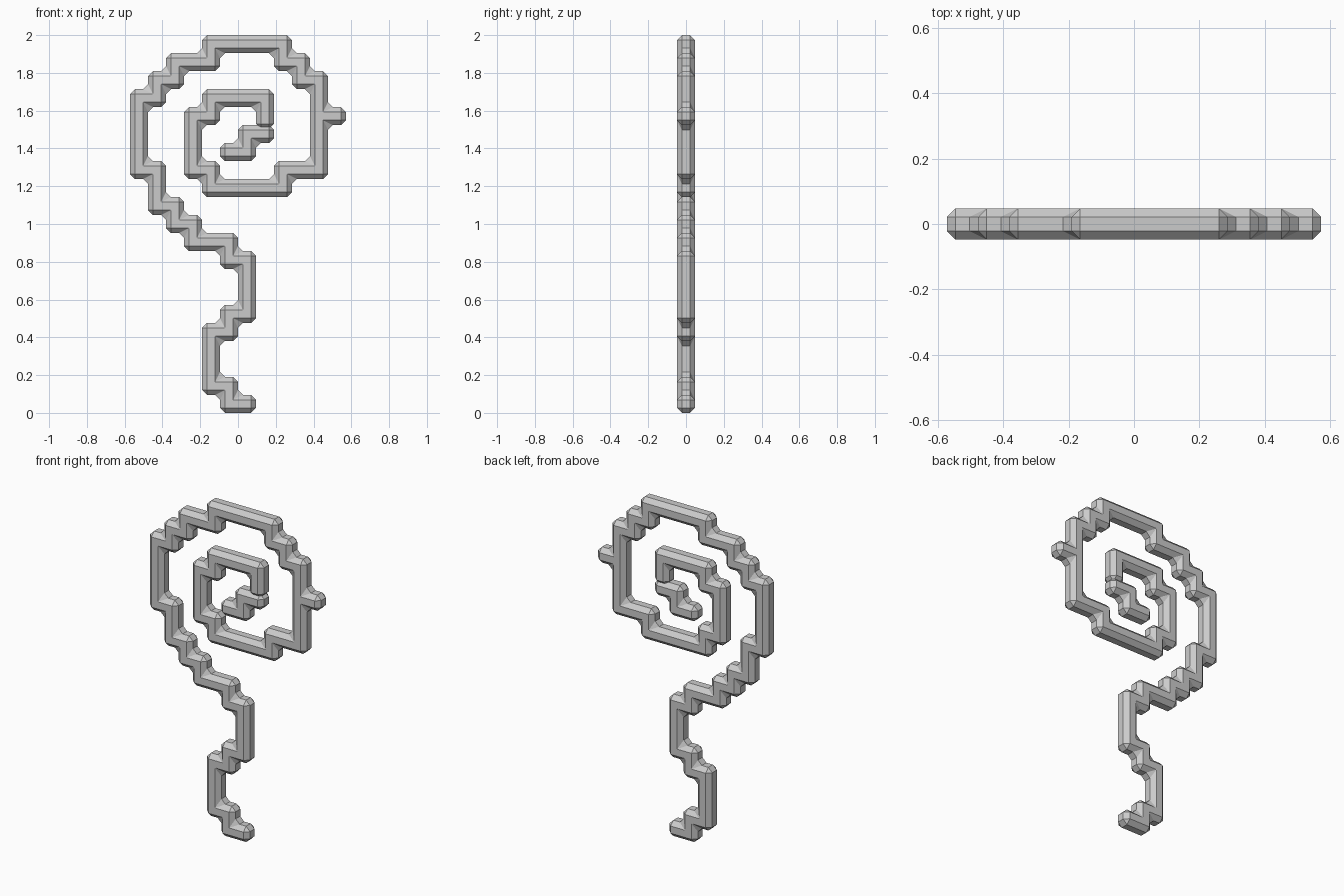
import bpy
import bmesh

cube = bpy.data.objects.get("Cube")
if cube:
    bpy.data.objects.remove(cube, do_unlink=True)

COLS, ROWS = 12, 21
CELL = 2.0 / ROWS
CHAMFER = 0.026

grey = bpy.data.materials.new("light_grey")
grey.use_nodes = True
grey.diffuse_color = (0.6, 0.6, 0.6, 1)
grey.node_tree.nodes["Principled BSDF"].inputs["Base Color"].default_value = (0.6, 0.6, 0.6, 1)


def trace(corners):
    """Grid cells along a path of horizontal and vertical runs."""
    cells = set()
    for (a, b), (c, d) in zip(corners, corners[1:]):
        for i in range(min(a, c), max(a, c) + 1):
            for j in range(min(b, d), max(b, d) + 1):
                cells.add((i, j))
    return cells


def build_bar(name, cells, stretch=None):
    """Blocky bar one cell deep, with every corner chamfered."""
    bm = bmesh.new()
    verts = {}

    def vert(i, j, side):
        key = (i, j, side)
        if key not in verts:
            drop = 0.02 if stretch and stretch(i, j) else 0
            verts[key] = bm.verts.new(((i - COLS / 2) * CELL, side * CELL / 2, j * CELL - drop))
        return verts[key]

    for i, j in sorted(cells):
        ring = [(i, j), (i + 1, j), (i + 1, j + 1), (i, j + 1)]
        for side in (-1, 1):
            bm.faces.new([vert(*p, side) for p in ring])
        neighbours = [(i, j - 1), (i + 1, j), (i, j + 1), (i - 1, j)]
        for k, cell in enumerate(neighbours):
            if cell not in cells:
                p, q = ring[k], ring[(k + 1) % 4]
                bm.faces.new([vert(*p, -1), vert(*q, -1), vert(*q, 1), vert(*p, 1)])

    bmesh.ops.recalc_face_normals(bm, faces=bm.faces[:])
    bmesh.ops.dissolve_limit(bm, angle_limit=0.01, verts=bm.verts[:], edges=bm.edges[:])
    mesh = bpy.data.meshes.new(name)
    bm.to_mesh(mesh)
    bm.free()
    mesh.materials.append(grey)
    obj = bpy.data.objects.new(name, mesh)
    bpy.context.collection.objects.link(obj)
    bevel = obj.modifiers.new("chamfer", 'BEVEL')
    bevel.width = CHAMFER
    bevel.segments = 1
    bevel.limit_method = 'ANGLE'
    return obj


# Wavy stem
stem = [(6, 0), (5, 0), (5, 1), (4, 1), (4, 4), (5, 4), (5, 5), (6, 5), (6, 8),
        (5, 8), (5, 9), (3, 9), (3, 10), (2, 10), (2, 11), (1, 11), (1, 13)]
# Outer turn of the spiral
outer = [(1, 13), (0, 13), (0, 17), (1, 17), (1, 18), (2, 18), (2, 19), (4, 19),
         (4, 20), (8, 20), (8, 19), (9, 19), (9, 18), (10, 18), (10, 13), (8, 13)]
# Inner turn of the spiral
inner = [(8, 13), (8, 12), (4, 12), (4, 13), (3, 13), (3, 16), (4, 16),
         (4, 17), (7, 17), (7, 16)]
# Small nub on the outer side
nub = [(10, 16), (11, 16)]

# The inner end reaches slightly into the centre curl, leaving a shallow notch
build_bar("spiral_stem", trace(stem + outer + inner) | trace(nub),
          lambda i, j: i in (7, 8) and j == 16)

# Centre curl
build_bar("centre_curl", trace([(7, 15), (6, 15), (6, 14), (5, 14)]))
